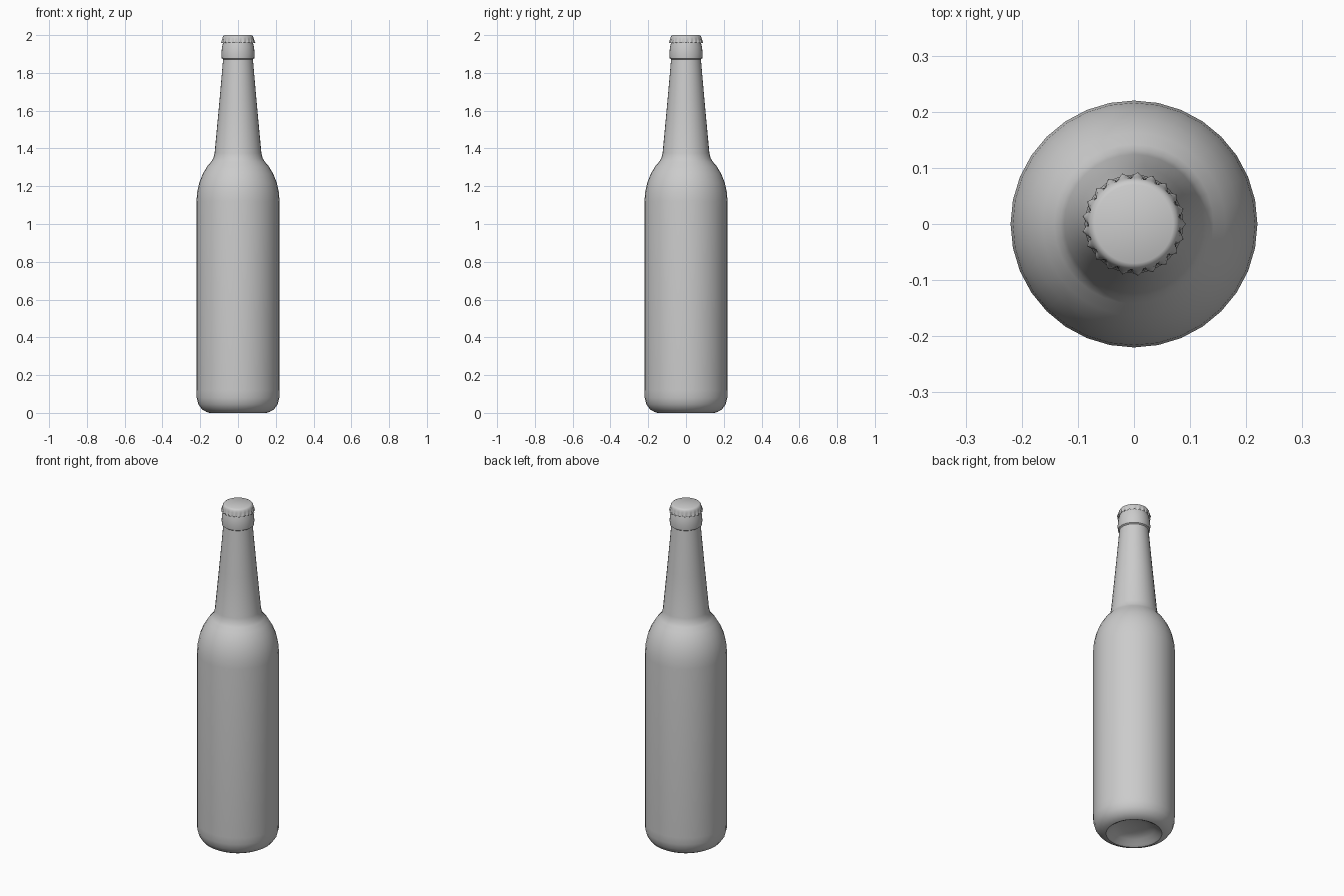
import bpy, bmesh, math

if "Cube" in bpy.data.objects:
    bpy.data.objects.remove(bpy.data.objects["Cube"])


def lathe(name, profile, segments, wave=None, teeth=0):
    """Revolve (radius, z) points about z; wave gives flute depth per ring."""
    bm = bmesh.new()
    rings = []
    for j, (r, z) in enumerate(profile):
        if r == 0:
            rings.append([bm.verts.new((0, 0, z))])
            continue
        ring = []
        for i in range(segments):
            a = 2 * math.pi * i / segments
            rr = r + (wave[j] * math.cos(teeth * a) if wave else 0)
            ring.append(bm.verts.new((rr * math.cos(a), rr * math.sin(a), z)))
        rings.append(ring)
    for lo, hi in zip(rings, rings[1:]):
        for i in range(segments):
            k = (i + 1) % segments
            if len(lo) == 1:
                bm.faces.new((lo[0], hi[k], hi[i]))
            elif len(hi) == 1:
                bm.faces.new((lo[i], lo[k], hi[0]))
            else:
                bm.faces.new((lo[i], lo[k], hi[k], hi[i]))
    bmesh.ops.recalc_face_normals(bm, faces=bm.faces)
    mesh = bpy.data.meshes.new(name)
    bm.to_mesh(mesh)
    bm.free()
    obj = bpy.data.objects.new(name, mesh)
    bpy.context.collection.objects.link(obj)
    bpy.ops.object.select_all(action='DESELECT')
    obj.select_set(True)
    bpy.context.view_layer.objects.active = obj
    bpy.ops.object.shade_smooth_by_angle(angle=math.radians(40))
    return obj


# Bottle: recessed base, body, shoulder, neck and lip
bottle = [(0, 0.045), (0.07, 0.04), (0.11, 0.027), (0.135, 0.008),
          (0.15, 0), (0.165, 0.004), (0.19, 0.018), (0.21, 0.045),
          (0.219, 0.08), (0.22, 0.12), (0.22, 1.12), (0.216, 1.17),
          (0.205, 1.22), (0.187, 1.265), (0.163, 1.305), (0.142, 1.33),
          (0.131, 1.347), (0.124, 1.375), (0.102, 1.61), (0.085, 1.80),
          (0.079, 1.872), (0.086, 1.877), (0.088, 1.90), (0.085, 1.935),
          (0.079, 1.96), (0.075, 1.975), (0, 1.975)]
lathe("bottle", bottle, 32)

# Crown cap: domed top flaring to a fluted skirt, thin inside
cap = [(0.084, 1.96), (0.0875, 1.957), (0.085, 1.968), (0.083, 1.98),
       (0.081, 1.989), (0.077, 1.996), (0.070, 2.0), (0, 2.0)]
flutes = [0.005, 0.005, 0.003, 0.001, 0, 0, 0, 0]
lathe("crown_cap", cap, 84, flutes, 21)
